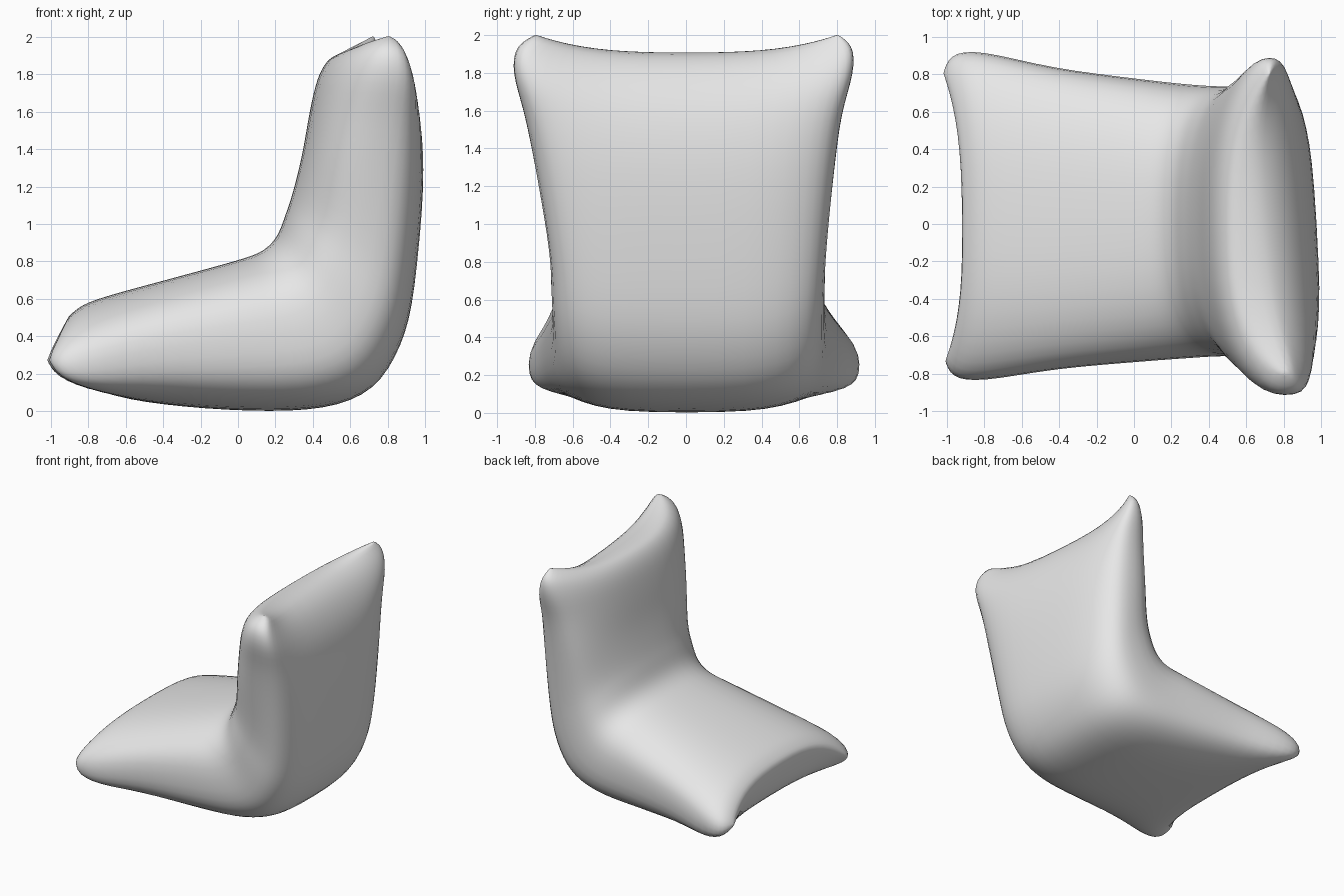
import bpy
import bmesh
import math
from mathutils import Vector

default_cube = bpy.data.objects.get("Cube")
if default_cube:
    bpy.data.objects.remove(default_cube, do_unlink=True)

RING_POINTS = 48      # points around each cross-section
STEPS = 4             # rings between neighbouring stations
INNER_SHAPE = 2.5     # superellipse exponent on the sitting side, rounder
OUTER_SHAPE = 3.3     # superellipse exponent on the underside, boxier
TWIST = 0.025         # slight turn of the back toward its left side

# Stations from seat front to top of back:
# inner x, inner z, outer x, outer z, right width, left width,
# corner pull x, corner pull z
STATIONS = [Vector(row) for row in (
    (-.925, .485, -.91, .40, .73, .80, -.10, -.17),
    (-.87, .54, -.85, .22, .82, .905, -.11, -.13),
    (-.76, .60, -.71, .10, .84, .925, -.07, -.08),
    (-.40, .70, -.40, .035, .78, .84, -.02, -.02),
    (0, .81, .06, 0, .74, .78, 0, 0),
    (.13, .86, .46, .015, .72, .75, 0, 0),
    (.205, .935, .72, .12, .71, .74, 0, 0),
    (.25, 1.05, .87, .35, .72, .74, 0, 0),
    (.29, 1.17, .94, .65, .73, .75, 0, 0),
    (.34, 1.37, .98, 1.2, .80, .79, 0, 0),
    (.38, 1.6, .95, 1.52, .86, .83, .04, .02),
    (.42, 1.77, .88, 1.71, .92, .89, .10, .06),
    (.47, 1.865, .78, 1.84, .90, .885, .14, .09),
    (.53, 1.91, .66, 1.91, .79, .80, .17, .10),
)]


def catmull_rom(a, b, c, d, t):
    """Smoothly blend two stations."""
    return 0.5 * (2 * b + (c - a) * t + (2 * a - 5 * b + 4 * c - d) * t ** 2
                  + (3 * b - a - 3 * c + d) * t ** 3)


def smooth_stations():
    last = len(STATIONS) - 1
    result = []
    for i in range(last):
        a, b = STATIONS[max(i - 1, 0)], STATIONS[i]
        c, d = STATIONS[i + 1], STATIONS[min(i + 2, last)]
        result += [catmull_rom(a, b, c, d, s / STEPS) for s in range(STEPS)]
    return result + [STATIONS[last]]


def rounded(value, shape):
    return math.copysign(abs(value) ** (2 / shape), value)


def section_ring(bm, station):
    """Rounded cushion section with its side edges pulled toward the corners."""
    ix, iz, ox, oz, right, left, pull_x, pull_z = station
    ring = []
    for k in range(RING_POINTS):
        angle = math.tau * k / RING_POINTS
        shape = INNER_SHAPE if k < RING_POINTS / 2 else OUTER_SHAPE
        across = rounded(math.cos(angle), shape)
        through = rounded(math.sin(angle), shape)
        corner = abs(across) ** 3
        y = across * (left if across > 0 else right)
        x = (ix + ox + (ix - ox) * through) / 2 + pull_x * corner
        z = (iz + oz + (iz - oz) * through) / 2 + pull_z * corner
        ring.append(bm.verts.new((x - TWIST * y * z * (1 - through), y, z)))
    return ring


def close_end(bm, ring):
    """Close an end with a strip joining its inner and outer halves."""
    for k in range(RING_POINTS // 2):
        corners = (ring[k], ring[k + 1], ring[-k - 1], ring[-k])
        bm.faces.new(list(dict.fromkeys(corners)))


# Cushion chair: one loft running along the seat and up the back
bm = bmesh.new()
rings = [section_ring(bm, s) for s in smooth_stations()]
for low, high in zip(rings, rings[1:]):
    for k in range(RING_POINTS):
        n = (k + 1) % RING_POINTS
        bm.faces.new((low[k], low[n], high[n], high[k]))
close_end(bm, rings[0])
close_end(bm, rings[-1])
bmesh.ops.recalc_face_normals(bm, faces=bm.faces)
for face in bm.faces:
    face.smooth = True

mesh = bpy.data.meshes.new("cushion_chair")
bm.to_mesh(mesh)
bm.free()
chair = bpy.data.objects.new("cushion_chair", mesh)
bpy.context.collection.objects.link(chair)

# Soften the loft into one padded form
soften = chair.modifiers.new("soften", 'SMOOTH')
soften.factor = 0.5
soften.iterations = 10

# Plain grey fabric
fabric = bpy.data.materials.new("light_grey_fabric")
fabric.use_nodes = True
colour = (0.8, 0.8, 0.8, 1)
fabric.diffuse_color = colour
fabric.node_tree.nodes["Principled BSDF"].inputs["Base Color"].default_value = colour
mesh.materials.append(fabric)
